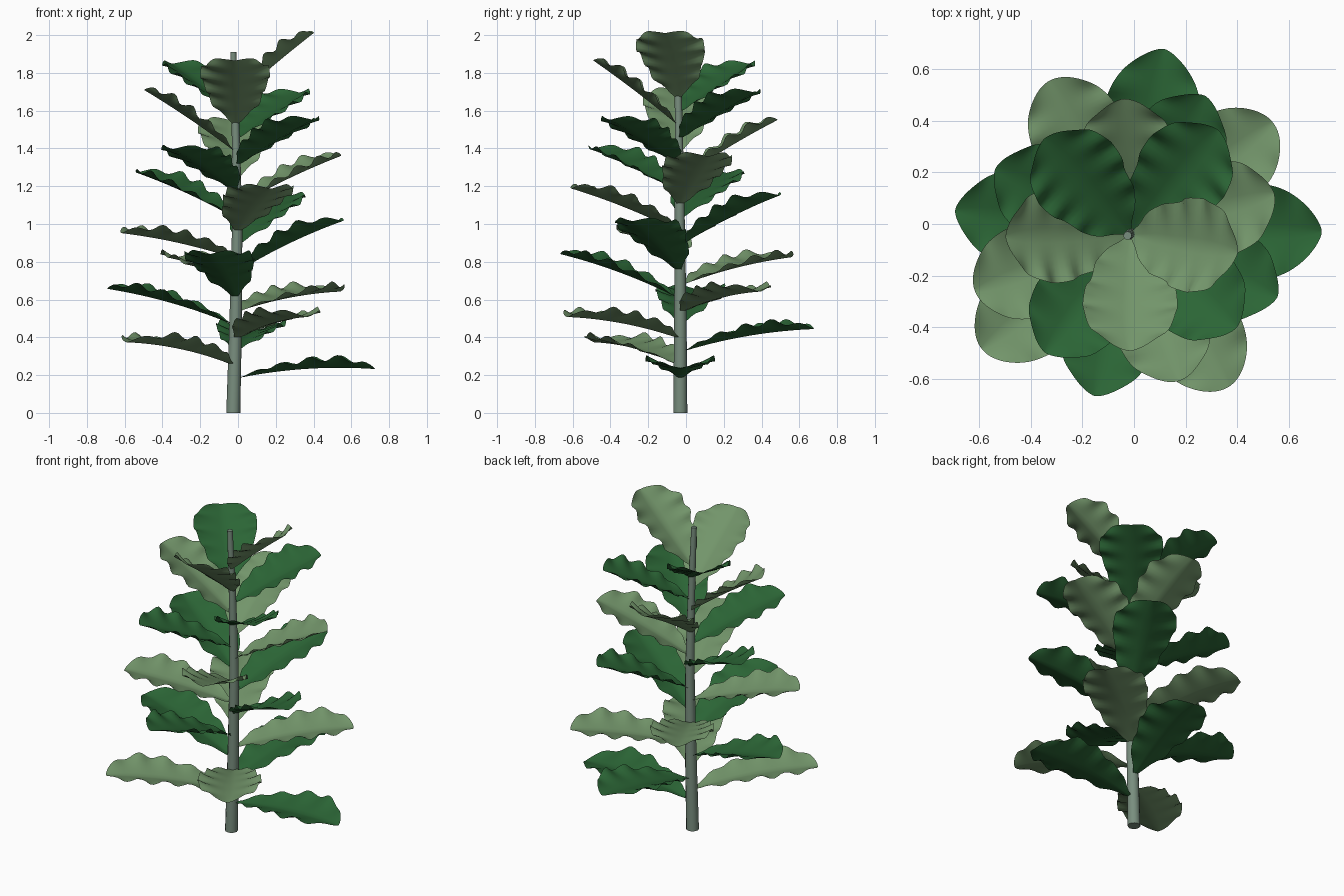
import bpy, bmesh, math
from mathutils import Vector

if "Cube" in bpy.data.objects:
    bpy.data.objects.remove(bpy.data.objects["Cube"])


def material(name, rgb):
    m = bpy.data.materials.new(name)
    m.diffuse_color = (*rgb, 1)
    m.use_nodes = True
    m.node_tree.nodes["Principled BSDF"].inputs["Base Color"].default_value = m.diffuse_color
    return m


DARK = material("deep green leaf", (0.024, 0.130, 0.036))
LIGHT = material("pale green leaf", (0.170, 0.300, 0.145))
STEM = material("grey green stem", (0.190, 0.270, 0.210))


def add_object(name, bm, mat):
    mesh = bpy.data.meshes.new(name)
    for f in bm.faces:
        f.smooth = True
    bm.to_mesh(mesh)
    bm.free()
    mesh.materials.append(mat)
    ob = bpy.data.objects.new(name, mesh)
    bpy.context.collection.objects.link(ob)
    return ob


# Stem path: x, y, z, radius
PATH = [(-.025, -.03, 0, .037), (-.012, -.03, .5, .033), (-.004, -.033, 1.0, .027),
        (-.012, -.038, 1.5, .021), (-.025, -.045, 1.91, .016)]


def stem_at(z):
    for a, b in zip(PATH, PATH[1:]):
        if z <= b[2]:
            break
    k = (z - a[2]) / (b[2] - a[2])
    return [p + (q - p) * k for p, q in zip(a, b)]


# Stem: tapered tube with closed ends
bm = bmesh.new()
SIDES = 12
rings = []
for j in range(17):
    x, y, z, r = stem_at(1.91 * j / 16)
    rings.append([bm.verts.new((x + r * math.cos(a), y + r * math.sin(a), z))
                  for a in (2 * math.pi * k / SIDES for k in range(SIDES))])
for lo, hi in zip(rings, rings[1:]):
    for k in range(SIDES):
        n = (k + 1) % SIDES
        bm.faces.new((lo[k], lo[n], hi[n], hi[k]))
bm.faces.new(rings[0][::-1])
bm.faces.new(rings[-1])
stem = add_object("stem", bm, STEM)
bpy.context.view_layer.objects.active = stem
stem.select_set(True)
bpy.ops.object.shade_smooth_by_angle(angle=math.radians(40))
stem.select_set(False)

# Natural variation of each leaf in degrees: heading, lift
VARY = [(0, -1.5), (-4, 2.5), (-5.6, 1), (-5, -1), (3, 4), (5, -4.5), (2.5, 5), (1, -4),
        (-4, 5.5), (-2, -8), (-3, 2.5), (0, -2), (5, -2), (3, -1.5), (-1, -6), (-4, 1.5),
        (-2, -7), (-1, 1.5), (5, -9), (2, 1.5), (2, -10), (-2, 0.5)]


# Leaf: fiddle-shaped blade, folded along the midrib, with rippled margins
def leaf(i):
    turn, lift = VARY[i]
    azimuth = math.radians(-137.5 * i + turn)
    chord = math.radians(5.5 + 1.6 * i + lift)
    bend = 0.28 - 0.010 * i
    length = 0.75 - 0.0095 * i
    blunt = 0.53 if i % 2 else 0.70 - 0.008 * i
    z0 = 0.18 + 0.0705 * i
    x0, y0, _, r0 = stem_at(z0)
    out = Vector((math.cos(azimuth), math.sin(azimuth), 0))
    side = Vector((-out.y, out.x, 0))
    up = Vector((0, 0, 1))
    p = Vector((x0, y0, z0))
    rows, half = 40, 6
    bm = bmesh.new()
    grid = []
    t_prev = 0
    for j in range(rows + 1):
        t = math.sin(math.pi / 2 * j / rows)          # finer rows near the tip
        th = chord + bend * (0.5 - (t + t_prev) / 2)
        p = p + (out * math.cos(th) + up * math.sin(th)) * length * (t - t_prev)
        t_prev = t
        th = chord + bend * (0.5 - t)
        normal = up * math.cos(th) - out * math.sin(th)
        w = max(math.sin(math.pi * t ** 1.73), 0) ** blunt
        w += 0.16 * math.exp(-((t - 0.24) / 0.12) ** 2)
        width = 0.004 + 0.180 * w
        row = []
        for k in range(-half, half + 1):
            u = k / half
            a = abs(u)
            wave = math.sin(2 * math.pi * 5 * t + 2.83 + (0.6 if u < 0 else 0))
            h = w * (0.052 * (0.6 * a + 0.4 * a * a) + 0.017 * a ** 2.5 * wave)
            row.append(bm.verts.new(p + side * u * width + normal * h))
        grid.append(row)
    for a, b in zip(grid, grid[1:]):
        for k in range(2 * half):
            bm.faces.new((a[k], b[k], b[k + 1], a[k + 1]))
    add_object(f"leaf_{i + 1:02d}", bm, LIGHT if i % 2 else DARK)


# Golden angle spiral of leaves, alternating colours
for i in range(22):
    leaf(i)
